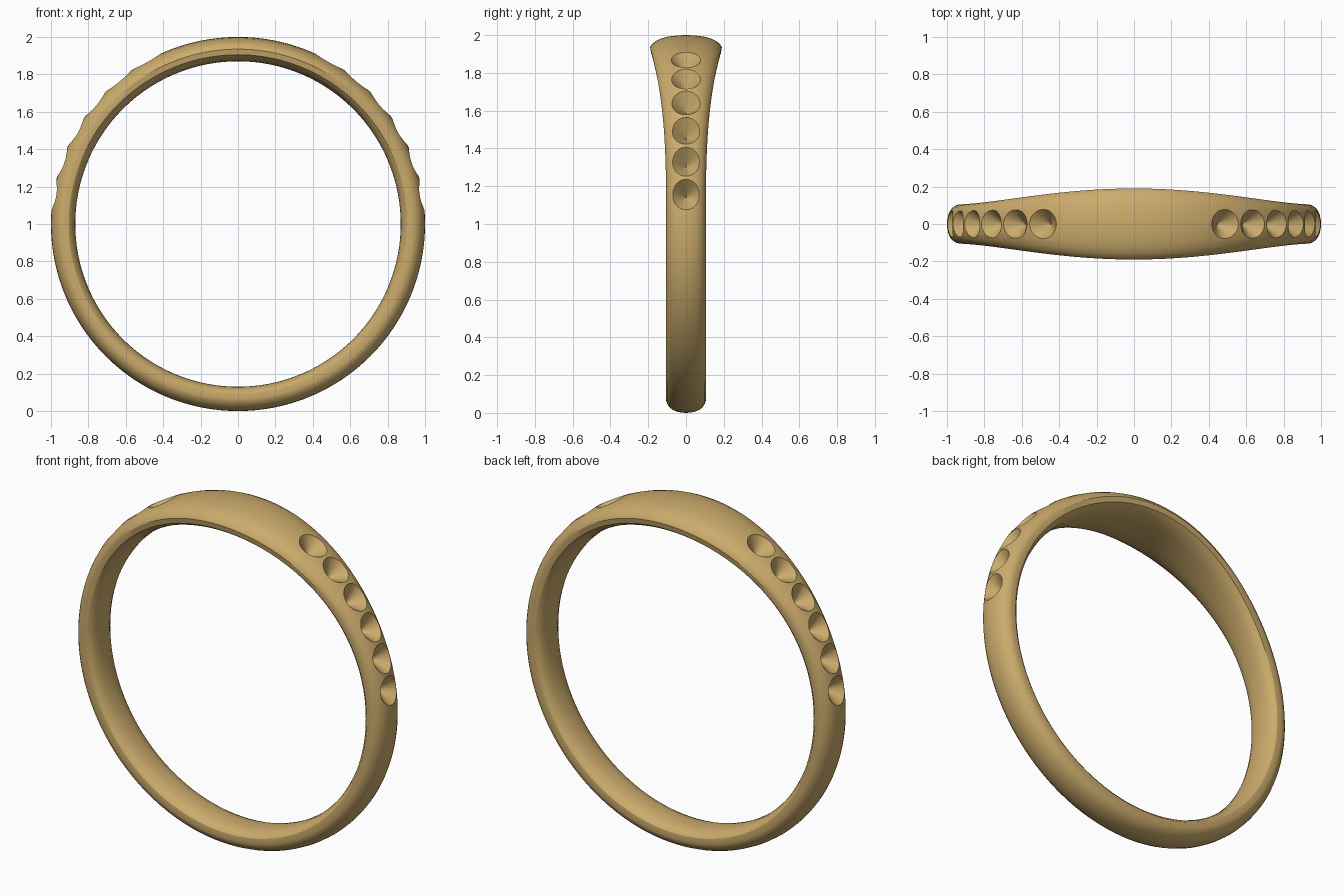
import bpy, bmesh, math
from mathutils import Matrix, Vector

if "Cube" in bpy.data.objects:
    bpy.data.objects.remove(bpy.data.objects["Cube"])

gold = bpy.data.materials.new("gold")
gold.diffuse_color = (0.6, 0.41, 0.15, 1)
gold.use_nodes = True
gold.node_tree.nodes["Principled BSDF"].inputs["Base Color"].default_value = gold.diffuse_color


def make_object(name, bm):
    bmesh.ops.recalc_face_normals(bm, faces=bm.faces)
    mesh = bpy.data.meshes.new(name)
    bm.to_mesh(mesh)
    bm.free()
    ob = bpy.data.objects.new(name, mesh)
    bpy.context.collection.objects.link(ob)
    return ob


def skin(bm, rings, closed):
    # bridge successive vertex rings with quads
    count = len(rings)
    for i in range(count if closed else count - 1):
        a, b = rings[i], rings[(i + 1) % count]
        n = len(a)
        for j in range(n):
            k = (j + 1) % n
            bm.faces.new((a[j], a[k], b[k], b[j]))


# Band section: (fraction of half width, radius), domed outside and inside
half = [(0.25, 0.998), (0.5, 0.992), (0.7, 0.982), (0.85, 0.968), (0.95, 0.952),
        (1.0, 0.935), (0.97, 0.905), (0.85, 0.889), (0.6, 0.877), (0.3, 0.871)]
section = [(0, 1.0)] + half + [(0, 0.87)] + [(-w, r) for w, r in reversed(half)]

# Band: section swept round the finger, widening towards the top
bm = bmesh.new()
rings = []
STEPS = 192
for i in range(STEPS):
    a = 2 * math.pi * i / STEPS
    width = 0.105 + 0.085 * max(0, math.sin(a)) ** 3.1
    rings.append([bm.verts.new((r * math.cos(a), w * width, 1 + r * math.sin(a)))
                  for w, r in section])
skin(bm, rings, True)
band = make_object("ring_band", bm)
band.data.materials.append(gold)

# Stone seats: six conical recesses on each shoulder
bm = bmesh.new()
SIDES = 40
for side in (1, -1):
    for i in range(6):
        a = math.radians(9 + 10.35 * i)
        out = Vector((side * math.cos(a), 0, math.sin(a)))
        place = Matrix.Translation((0, 0, 1)) @ out.to_track_quat('Z', 'Y').to_matrix().to_4x4()
        rings = []
        for rad, h in ((0.004, 0.91), (0.085, 1.0), (0.085, 1.03)):
            rings.append([bm.verts.new(place @ Vector((
                rad * math.cos(2 * math.pi * j / SIDES),
                rad * math.sin(2 * math.pi * j / SIDES), h))) for j in range(SIDES)])
        skin(bm, rings, False)
        bm.faces.new(rings[0])
        bm.faces.new(rings[-1])
cutter = make_object("stone_seat_cutter", bm)
cutter.data.materials.append(gold)
cutter.hide_render = True
cutter.hide_viewport = True

# Cut the seats and shade smooth
cut = band.modifiers.new("stone_seats", 'BOOLEAN')
cut.operation = 'DIFFERENCE'
cut.solver = 'EXACT'
cut.object = cutter
bpy.context.view_layer.objects.active = band
band.select_set(True)
bpy.ops.object.modifier_apply(modifier=cut.name)
bpy.data.objects.remove(cutter)
bpy.ops.object.shade_smooth_by_angle(angle=math.radians(30))
